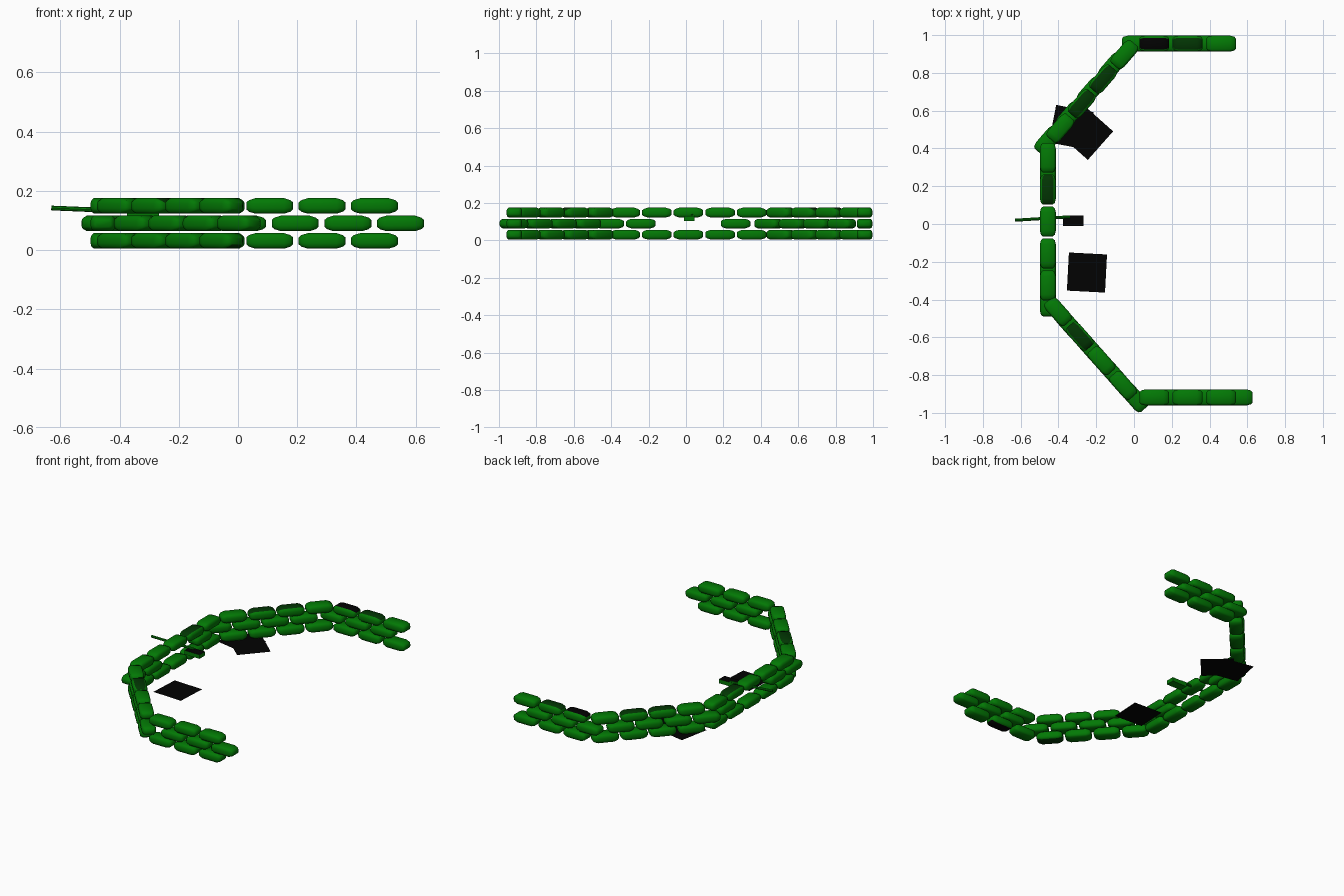
import bpy, bmesh, math
from mathutils import Matrix, Vector

if "Cube" in bpy.data.objects:
    bpy.data.objects.remove(bpy.data.objects["Cube"])


def material(name, rgb):
    m = bpy.data.materials.new(name)
    m.diffuse_color = (*rgb, 1)
    m.use_nodes = True
    m.node_tree.nodes["Principled BSDF"].inputs["Base Color"].default_value = m.diffuse_color
    return m


GREEN = material("bag_green", (0.0008, 0.19, 0.0015))
DARK = material("dark_green", (0.0006, 0.036, 0.001))
BLACK = material("black", (0.0005, 0.0005, 0.0005))


def finish(name, bm, mats, matrix=Matrix(), smooth=False):
    bmesh.ops.recalc_face_normals(bm, faces=bm.faces)
    me = bpy.data.meshes.new(name)
    bm.to_mesh(me)
    bm.free()
    for m in mats:
        me.materials.append(m)
    ob = bpy.data.objects.new(name, me)
    ob.matrix_world = matrix
    bpy.context.collection.objects.link(ob)
    if smooth:
        for p in me.polygons:
            p.use_smooth = True
    return ob


# Stuffed bag: quarter outline mirrored to a full section, lofted along its length
QUARTER = [(0.042, 0.008), (0.039, 0.019), (0.031, 0.026)]
SECTION = (QUARTER + [(-y, z) for y, z in reversed(QUARTER)]
           + [(-y, -z) for y, z in QUARTER] + [(y, -z) for y, z in reversed(QUARTER)])
RINGS = [(-0.079, 0.62, 0.45), (-0.070, 0.87, 0.75), (-0.049, 1, 1),
         (0.049, 1, 1), (0.070, 0.87, 0.75), (0.079, 0.62, 0.45)]


def bag(name, x, y, z, angle, patch=None, side=1):
    bm = bmesh.new()
    loops = [[bm.verts.new((px, py * sy, pz * sz)) for py, pz in SECTION] for px, sy, sz in RINGS]
    n = len(SECTION)
    for a, b in zip(loops, loops[1:]):
        for i in range(n):
            bm.faces.new((a[i], a[(i + 1) % n], b[(i + 1) % n], b[i]))
    bm.faces.new(loops[0])
    bm.faces.new(loops[-1])
    bmesh.ops.recalc_face_normals(bm, faces=bm.faces)
    # Worn strip along the flat top or underside
    if patch:
        for f in bm.faces:
            if f.normal.z * side > 0.5 and abs(f.normal.y) < 0.1:
                f.material_index = 1
    mat = Matrix.Translation((x, y, z)) @ Matrix.Rotation(angle, 4, 'Z')
    finish(name, bm, [GREEN, patch or DARK], mat, True)


LOW, MID, TOP = 0.031, 0.09, 0.149
UP, DOWN = math.atan2(0.13, 0.113), math.atan2(-0.13, 0.115)


def run(name, start, step, count, z, angle, patches=None, side=1):
    for i in range(count):
        bag(f"{name}_{i + 1}", start[0] + step[0] * i, start[1] + step[1] * i, z, angle,
            (patches or {}).get(i), side)


# Bottom and top courses share the same layout
for label, z in (("bottom", LOW), ("top", TOP)):
    t = label == "top"
    run(label + "_front_arm_bag", (0.107, -0.918), (0.177, 0), 3, z, 0,
        None if t else {1: BLACK}, -1)
    run(label + "_front_diagonal_bag", (-0.402, -0.464), (0.115, -0.13), 4, z, DOWN,
        {1: DARK} if t else {3: DARK}, 1 if t else -1)
    run(label + "_wall_bag", (-0.456, -0.325), (0, 0.169), 5, z, math.pi / 2,
        {3: DARK} if t else None)
    run(label + "_back_diagonal_bag", (-0.39, 0.507), (0.113, 0.13), 4, z, UP,
        {1: DARK, 2: DARK} if t else None)
    run(label + "_back_arm_bag", (0.107, 0.955), (0.177, 0), 3, z, 0,
        {0: BLACK, 1: DARK} if t else None)

# Staggered middle course with a firing slot
run("middle_front_arm_bag", (0.193, -0.918), (0.178, 0), 3, MID, 0)
run("middle_front_diagonal_bag", (-0.345, -0.53), (0.116, -0.13), 4, MID, DOWN)
run("middle_wall_bag_front", (-0.456, -0.41), (0, 0.169), 2, MID, math.pi / 2)
run("middle_wall_bag_back", (-0.456, 0.265), (0, 0.169), 1, MID, math.pi / 2)
run("middle_back_diagonal_bag", (-0.455, 0.442), (0.113, 0.13), 4, MID, UP)
run("middle_back_arm_bag", (0.015, 0.955), (0.178, 0), 3, MID, 0)


# Black ground mats
def ground_mat(name, x, y, z, degrees):
    bm = bmesh.new()
    bmesh.ops.create_grid(bm, x_segments=1, y_segments=1, size=0.101)
    finish(name, bm, [BLACK],
           Matrix.Translation((x, y, z)) @ Matrix.Rotation(math.radians(degrees), 4, 'Z'))


ground_mat("mat_front", -0.249, -0.257, 0.0, -3)
ground_mat("mat_back_a", -0.253, 0.482, 0.002, 48.5)
ground_mat("mat_back_b", -0.332, 0.512, 0.0, -11)

# Gun barrel passing through the slot
a, b = Vector((-0.63, 0.02, 0.142)), Vector((-0.34, 0.038, 0.13))
bm = bmesh.new()
bmesh.ops.create_cone(bm, cap_ends=True, segments=8, radius1=0.008, radius2=0.008,
                      depth=(b - a).length)
finish("gun_barrel", bm, [GREEN], Matrix.Translation((a + b) / 2)
       @ (b - a).to_track_quat('Z', 'Y').to_matrix().to_4x4())

# Ammunition box with a black lid face
bm = bmesh.new()
bmesh.ops.create_cube(bm, size=1, matrix=Matrix.Diagonal((0.108, 0.056, 0.026, 1)))
for f in bm.faces:
    if f.normal.z > 0.9:
        f.material_index = 1
finish("gun_box", bm, [GREEN, BLACK], Matrix.Translation((-0.321, 0.018, 0.118)))
